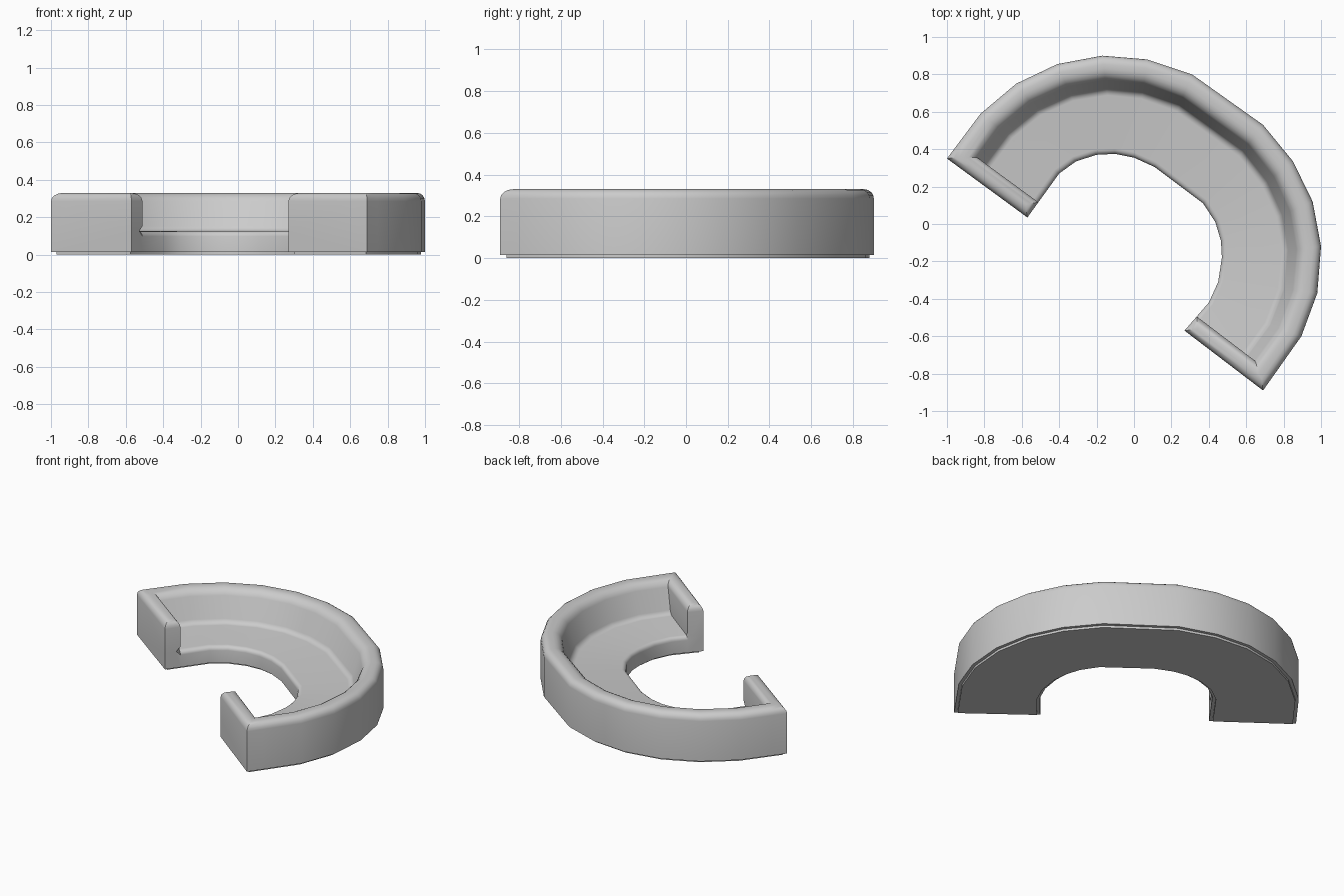
import bpy, bmesh
from mathutils import Vector

if "Cube" in bpy.data.objects:
    bpy.data.objects.remove(bpy.data.objects["Cube"])

# footprint stations of the curved couch, from left arm to right arm
OUTER = [(-1, .35), (-.82, .59), (-.63, .75), (-.41, .855), (-.17, .9), (.07, .88), (.31, .8),
         (.69, .53), (.85, .335), (.955, .12), (1, -.12), (.98, -.37), (.895, -.6), (.69, -.89)]
INNER = [(-.57, .035), (-.40, .27), (-.31, .335), (-.20, .37), (-.10, .375), (0, .355), (.11, .305),
         (.37, .11), (.435, .01), (.465, -.09), (.47, -.18), (.45, -.31), (.40, -.42), (.27, -.57)]
BOTTOM, SEAT, TOP = .015, .125, .33
stations = [(Vector(i), Vector(o)) for i, o in zip(INNER, OUTER)]


def toward(a, b, dist):
    """Station moved from a toward b by a distance."""
    return tuple(p + (q - p).normalized() * dist for p, q in zip(a, b))


def section(bm, station, profile):
    """Ring of vertices across a station; profile is (distance from front fraction, height)."""
    i, o = station
    return [bm.verts.new((*i.lerp(o, t), z)) for t, z in profile]


def loft(bm, rings):
    n = len(rings[0])
    for a, b in zip(rings, rings[1:]):
        for k in range(n):
            bm.faces.new((a[k], a[(k + 1) % n], b[(k + 1) % n], b[k]))


def finish(bm, name):
    bmesh.ops.remove_doubles(bm, verts=bm.verts[:], dist=1e-4)
    bmesh.ops.recalc_face_normals(bm, faces=bm.faces[:])
    mesh = bpy.data.meshes.new(name)
    ob = bpy.data.objects.new(name, mesh)
    bpy.context.collection.objects.link(ob)
    return ob


# upholstered body: seat and back sweep, closed by an arm block at each end
seat_profile = [(0, BOTTOM), (0, SEAT), (.65, SEAT), (.78, TOP), (1, TOP), (1, BOTTOM)]
arm_profile = [(0, BOTTOM), (0, SEAT), (0, TOP), (.78, TOP), (1, TOP), (1, BOTTOM)]
left = toward(stations[0], stations[1], .1)
right = toward(stations[-1], stations[-2], .1)
bm = bmesh.new()
seat_rings = [section(bm, s, seat_profile) for s in [left] + stations[1:-1] + [right]]
loft(bm, seat_rings)
for end, inside, ring in ((stations[0], left, seat_rings[0]), (stations[-1], right, seat_rings[-1])):
    e, a = section(bm, end, arm_profile), section(bm, inside, arm_profile)
    loft(bm, [e, a])
    bm.faces.new(e)
    bm.faces.new((ring[1], a[2], ring[3], ring[2]))
body = finish(bm, "couch_body")

# round the top rim, the seat front and the seat-to-back crease
bm.normal_update()
weight = bm.edges.layers.float.new("bevel_weight_edge")
for e in bm.edges:
    if len(e.link_faces) != 2 or e.calc_face_angle() < .6:
        continue
    z = [v.co.z for v in e.verts]
    if min(z) > TOP - .01:
        e[weight] = 1
    elif max(abs(h - SEAT) for h in z) < .01:
        if e.calc_face_angle_signed() > 0 or all(f.normal.z > .1 for f in e.link_faces):
            e[weight] = .6
bm.to_mesh(body.data)
bm.free()
bevel = body.modifiers.new("soft_edges", "BEVEL")
bevel.limit_method = "WEIGHT"
bevel.width = .045
bevel.segments = 4

# slightly recessed plinth
bm = bmesh.new()
base = [toward(stations[0], stations[1], .02)] + stations[1:-1] + [toward(stations[-1], stations[-2], .02)]
rings = [section(bm, s, [(.04, 0), (.04, .02), (.96, .02), (.96, 0)]) for s in base]
loft(bm, rings)
bm.faces.new(rings[0])
bm.faces.new(rings[-1])
plinth = finish(bm, "plinth")
bm.to_mesh(plinth.data)
bm.free()

# smooth shading with sharp corners kept
bpy.ops.object.select_all(action="DESELECT")
body.select_set(True)
bpy.context.view_layer.objects.active = body
bpy.ops.object.modifier_apply(modifier="soft_edges")
plinth.select_set(True)
bpy.ops.object.shade_smooth_by_angle(angle=.65)
